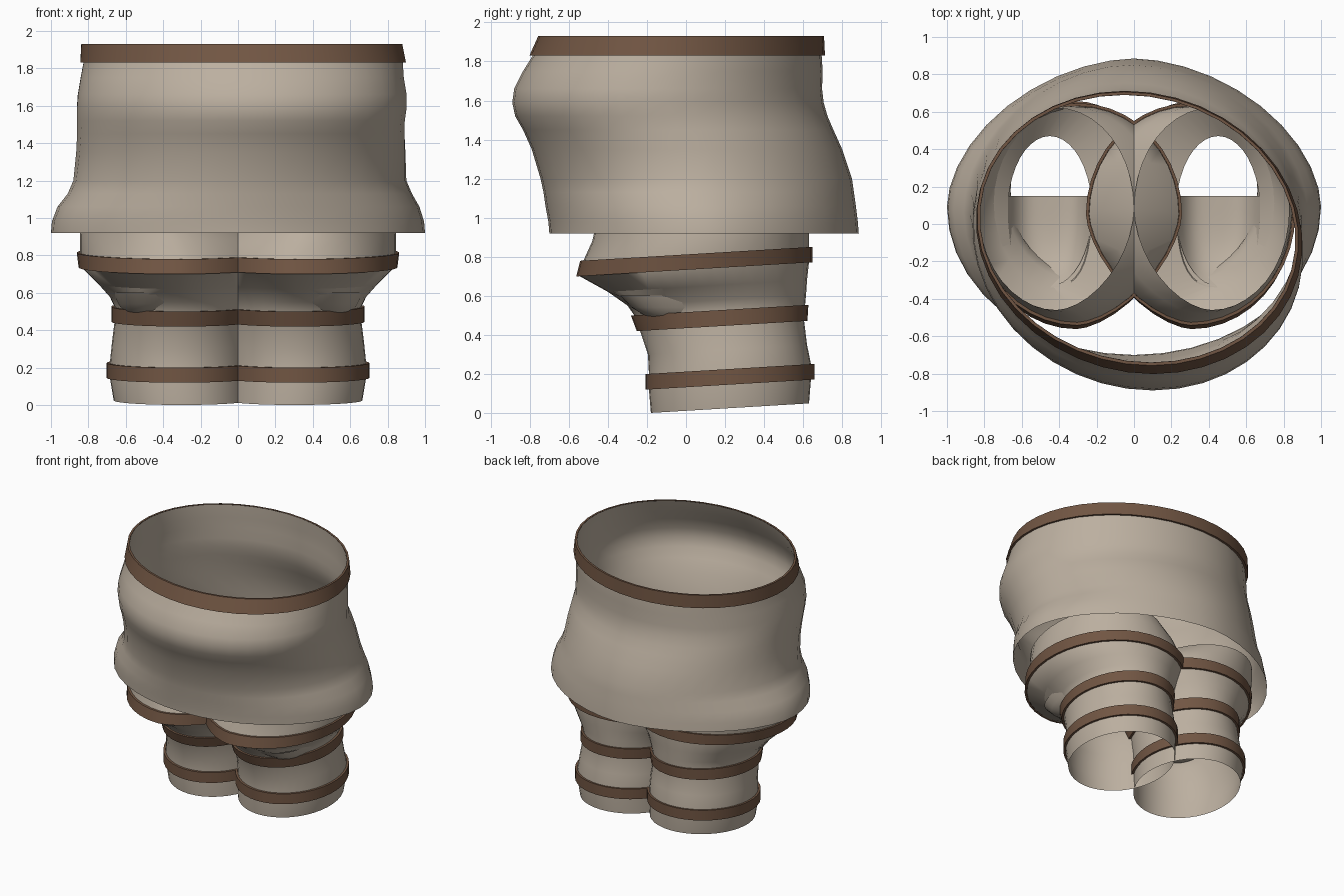
import bpy, bmesh, math

cube = bpy.data.objects.get("Cube")
if cube:
    bpy.data.objects.remove(cube, do_unlink=True)

SEGMENTS = 40


def material(name, rgb):
    m = bpy.data.materials.new(name)
    m.use_nodes = True
    m.diffuse_color = (*rgb, 1)
    bsdf = m.node_tree.nodes["Principled BSDF"]
    bsdf.inputs["Base Color"].default_value = (*rgb, 1)
    bsdf.inputs["Roughness"].default_value = 0.8
    return m


cloth = material("beige cloth", (0.50, 0.43, 0.35))
leather = material("brown leather", (0.165, 0.092, 0.056))


def power(value, exponent):
    return math.copysign(abs(value) ** exponent, value)


def torso_corner(c, s):
    return s > 0


def leg_corner(c, s):
    return c < 0 and s < 0


def ring(section, corner, tilt=0, side=1, grow=0.0):
    """Oval through the x and y limits of a section, tilted up to the back.
    Skew moves the front toward +x; taper flattens the chosen corners."""
    z, x0, x1, y0, y1, skew, taper = section
    cx, cy = (x0 + x1) / 2, (y0 + y1) / 2
    rx, ry = (x1 - x0) / 2 + grow, (y1 - y0) / 2 + grow
    points = []
    for i in range(SEGMENTS):
        c, s = math.cos(math.tau * i / SEGMENTS), math.sin(math.tau * i / SEGMENTS)
        p = taper if corner(c, s) else 1
        dy = ry * power(s, p)
        x = cx + rx * power(c, p) - skew * dy
        points.append((side * x, cy + dy, z + tilt * (cy + dy - y0)))
    return points


def loft(name, rows, mat, closed=True):
    """Skin rows of points; closed joins the two ends of each row."""
    bm = bmesh.new()
    grid = [[bm.verts.new(p) for p in row] for row in rows]
    n = len(rows[0])
    for low, high in zip(grid, grid[1:]):
        for i in range(n if closed else n - 1):
            j = (i + 1) % n
            bm.faces.new((low[i], low[j], high[j], high[i]))
    bmesh.ops.remove_doubles(bm, verts=bm.verts, dist=1e-5)
    bmesh.ops.recalc_face_normals(bm, faces=bm.faces)
    mesh = bpy.data.meshes.new(name)
    bm.to_mesh(mesh)
    bm.free()
    mesh.materials.append(mat)
    obj = bpy.data.objects.new(name, mesh)
    bpy.context.collection.objects.link(obj)
    bpy.ops.object.select_all(action="DESELECT")
    obj.select_set(True)
    bpy.context.view_layer.objects.active = obj
    bpy.ops.object.shade_smooth_by_angle(angle=math.radians(50))


def section_at(profile, z):
    """Section of a profile at height z."""
    for a, b in zip(profile, profile[1:]):
        if a[0] <= z <= b[0]:
            t = (z - a[0]) / (b[0] - a[0])
            return [p + (q - p) * t for p, q in zip(a, b)]


def band(name, profile, z0, z1, corner, tilt=0, side=1):
    """Raised strip on the outside of a shell, open toward the shell."""
    low, high = section_at(profile, z0), section_at(profile, z1)
    rows = [ring(s, corner, tilt, side, g) for s, g in
            ((low, 0.001), (low, 0.017), (high, 0.017), (high, 0.001))]
    loft(name, rows, leather)


# Torso shell: height, x limits, y limits, skew, taper
torso = [
    (0.92, -1.00, 1.00, -0.70, 0.885, 0, 1.12),
    (0.98, -0.995, 0.995, -0.705, 0.88, 0, 1.12),
    (1.06, -0.965, 0.97, -0.72, 0.87, 0.01, 1.1),
    (1.13, -0.91, 0.93, -0.73, 0.86, 0.02, 1.08),
    (1.20, -0.88, 0.90, -0.745, 0.85, 0.03, 1.06),
    (1.35, -0.865, 0.895, -0.79, 0.80, 0.06, 1.03),
    (1.45, -0.86, 0.89, -0.835, 0.755, 0.08, 1),
    (1.52, -0.86, 0.89, -0.875, 0.725, 0.1, 1),
    (1.59, -0.86, 0.90, -0.89, 0.705, 0.1, 1),
    (1.66, -0.855, 0.90, -0.88, 0.697, 0.1, 1),
    (1.75, -0.84, 0.885, -0.835, 0.70, 0.1, 1),
    (1.83, -0.825, 0.88, -0.785, 0.695, 0.1, 1),
    (1.93, -0.82, 0.86, -0.74, 0.69, 0.1, 1),
]
loft("torso_shell", [ring(s, torso_corner) for s in torso], cloth)
band("waist_band", torso, 1.83, 1.93, torso_corner)

# Leg tube: height at the front, x limits, y limits, skew, taper
LEAN = 0.06
leg = [
    (0.00, -0.06, 0.665, -0.18, 0.63, 0, 1),
    (0.12, -0.06, 0.685, -0.19, 0.64, 0, 1),
    (0.20, -0.06, 0.685, -0.19, 0.64, 0, 1),
    (0.30, -0.06, 0.675, -0.195, 0.62, 0, 1),
    (0.42, -0.05, 0.66, -0.235, 0.605, 0, 1),
    (0.50, -0.06, 0.66, -0.265, 0.61, 0, 1),
    (0.55, -0.08, 0.685, -0.30, 0.615, 0, 1.05),
    (0.62, -0.13, 0.75, -0.40, 0.62, 0, 1.15),
    (0.70, -0.22, 0.835, -0.545, 0.63, 0, 1.25),
    (0.78, -0.24, 0.845, -0.525, 0.63, 0, 1.25),
    (0.88, -0.14, 0.845, -0.48, 0.63, 0, 1.2),
    (0.97, 0.00, 0.83, -0.46, 0.62, 0, 1.15),
]
knee_hole = (0.59, 0.225, 0.675, -0.33, 0.47, 0, 1)


def knee_patch(name, side):
    """Shallow half bowl that pokes through the front of the leg."""
    rows = []
    for k in range(9):
        r = k / 8
        row = []
        for i in range(19):
            a = math.pi * i / 18
            x = 0.45 + 0.225 * r * power(math.cos(a), 0.72)
            y = 0.15 - 0.49 * r * abs(math.sin(a)) ** 0.72
            row.append((side * x, y, 0.455 + 0.145 * r ** 4))
        rows.append(row)
    loft(name, rows, cloth, closed=False)


for label, side in (("left", 1), ("right", -1)):
    loft(label + "_leg", [ring(s, leg_corner, LEAN, side) for s in leg], cloth)
    for part, z0, z1 in (("ankle", 0.12, 0.20), ("knee", 0.42, 0.50),
                         ("thigh", 0.70, 0.78)):
        band(f"{label}_{part}_band", leg, z0, z1, leg_corner, LEAN, side)
    # Inner lining narrowing to the knee opening
    loft(label + "_knee_lining",
         [ring(section_at(leg, 0.62), leg_corner, LEAN, side),
          ring(knee_hole, leg_corner, 0, side)], cloth)
    knee_patch(label + "_knee_patch", side)
